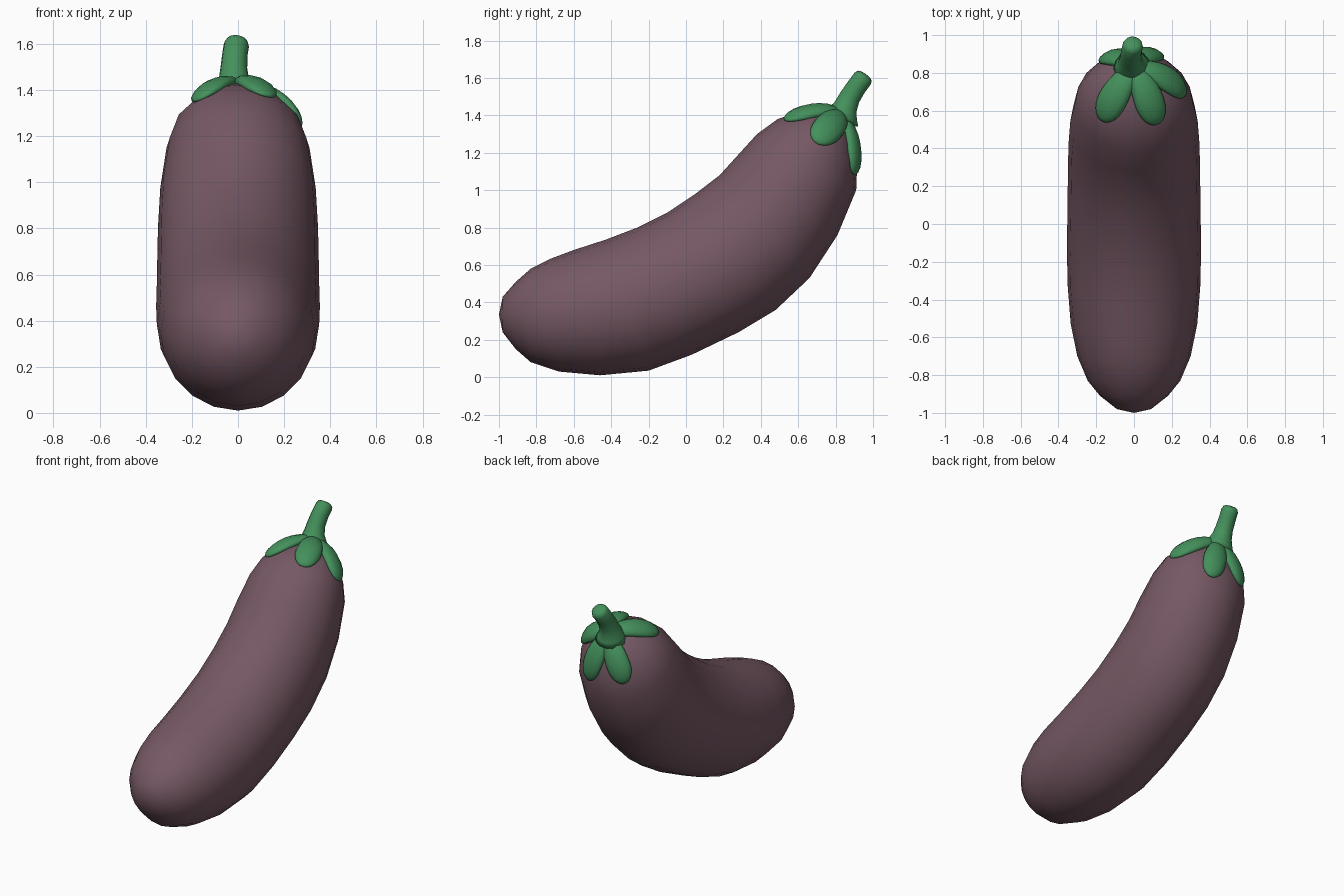
import bpy, bmesh, math
from mathutils import Vector
from mathutils.bvhtree import BVHTree

if "Cube" in bpy.data.objects:
    bpy.data.objects.remove(bpy.data.objects["Cube"])


def material(name, color):
    m = bpy.data.materials.new(name)
    m.diffuse_color = (*color, 1)
    m.use_nodes = True
    m.node_tree.nodes["Principled BSDF"].inputs["Base Color"].default_value = m.diffuse_color
    return m


purple = material("dusky purple", (0.18, 0.098, 0.127))
green = material("leaf green", (0.058, 0.283, 0.107))


def loft(name, start, rings, end, mat):
    """Skin a list of point rings closed by a tip at each end."""
    bm = bmesh.new()
    a, b = bm.verts.new(start), bm.verts.new(end)
    vr = [[bm.verts.new(p) for p in r] for r in rings]
    n = len(vr[0])
    for i in range(n):
        j = (i + 1) % n
        bm.faces.new((a, vr[0][i], vr[0][j]))
        bm.faces.new((b, vr[-1][j], vr[-1][i]))
        for r, s in zip(vr, vr[1:]):
            bm.faces.new((r[i], s[i], s[j], r[j]))
    bmesh.ops.recalc_face_normals(bm, faces=bm.faces)
    for f in bm.faces:
        f.smooth = True
    me = bpy.data.meshes.new(name)
    bm.to_mesh(me)
    bm.free()
    me.materials.append(mat)
    ob = bpy.data.objects.new(name, me)
    bpy.context.collection.objects.link(ob)
    return ob


# Fruit body: upper y, z / lower y, z / half width of each section
sections = [
    (-.98, .43, -.98, .24, .09), (-.91, .51, -.91, .15, .18),
    (-.83, .58, -.83, .08, .245), (-.72, .635, -.68, .03, .30),
    (-.60, .68, -.46, .01, .335), (-.43, .735, -.20, .035, .352),
    (-.26, .80, .03, .12, .355), (-.10, .88, .28, .24, .352),
    (.05, .98, .48, .36, .35), (.18, 1.08, .66, .53, .347),
    (.28, 1.19, .81, .76, .337), (.38, 1.30, .91, 1.0, .31),
    (.49, 1.38, .915, 1.13, .27), (.61, 1.42, .90, 1.23, .20),
    (.72, 1.43, .87, 1.33, .11)]
rings = []
for y1, z1, y2, z2, w in sections:
    c = Vector((0, (y1 + y2) / 2, (z1 + z2) / 2))
    h = Vector((0, (y1 - y2) / 2, (z1 - z2) / 2))
    rings.append([c + h * math.cos(t) + Vector((w * math.sin(t), 0, 0))
                  for t in (math.tau * k / 20 for k in range(20))])
body = loft("fruit_body", (0, -1, .335), rings, (0, .82, 1.415), purple)

# Smooth copy of the surface used to drape the leaves
sub = body.modifiers.new("temporary", 'SUBSURF')
sub.levels = 2
tree = BVHTree.FromObject(body, bpy.context.evaluated_depsgraph_get())
body.modifiers.remove(sub)


def leaf(name, tip, half_width):
    base, tip = Vector((0, .84, 1.41)), Vector(tip)
    along = tip - base
    mid_normal = tree.find_nearest(base + along * .5)[1]
    side = along.cross(mid_normal).normalized()
    out = mid_normal * .03

    def drape(u, v, lift):
        p = base + along * u + side * v + out * math.sin(math.pi * u)
        hit, nrm = tree.find_nearest(p)[:2]
        return hit + nrm * (.012 + lift)

    leaf_rings = []
    for k in range(1, 12):
        t = k / 12
        u = (1 - math.cos(math.pi * t)) / 2
        s = math.sin(math.pi * t)
        w = half_width * s * (.72 + .42 * u)
        leaf_rings.append([drape(u, w * math.cos(q), .034 * s * math.sin(q))
                           for q in (math.tau * i / 14 for i in range(14))])
    return loft(name, drape(0, 0, 0), leaf_rings, drape(1, 0, 0), green)


# Calyx: five leaves around the stem
tips = [((-.18, .54, 1.37), .09), ((.13, .52, 1.39), .09),
        ((.265, .69, 1.25), .088), ((-.17, .91, 1.12), .09),
        ((.13, .93, 1.08), .09)]
for i, (tip, w) in enumerate(tips):
    leaf(f"calyx_leaf_{i + 1}", tip, w)

# Stem: bent tapered tube with a rounded end
path = [(-.01, .825, 1.37, .10), (-.015, .835, 1.405, .085),
        (-.018, .853, 1.445, .066), (-.018, .875, 1.495, .058),
        (-.014, .91, 1.55, .055), (-.007, .942, 1.593, .055),
        (-.003, .955, 1.61, .047), (-.002, .96, 1.617, .03)]
pts = [Vector(p[:3]) for p in path]
stem_rings = []
for i, p in enumerate(pts):
    d = (pts[min(i + 1, len(pts) - 1)] - pts[max(i - 1, 0)]).normalized()
    up = Vector((1, 0, 0)).cross(d).normalized()
    sd = d.cross(up)
    stem_rings.append([p + (sd * math.cos(q) + up * math.sin(q)) * path[i][3]
                       for q in (math.tau * k / 14 for k in range(14))])
loft("stem", (-.01, .82, 1.36), stem_rings, (0, .962, 1.62), green)
